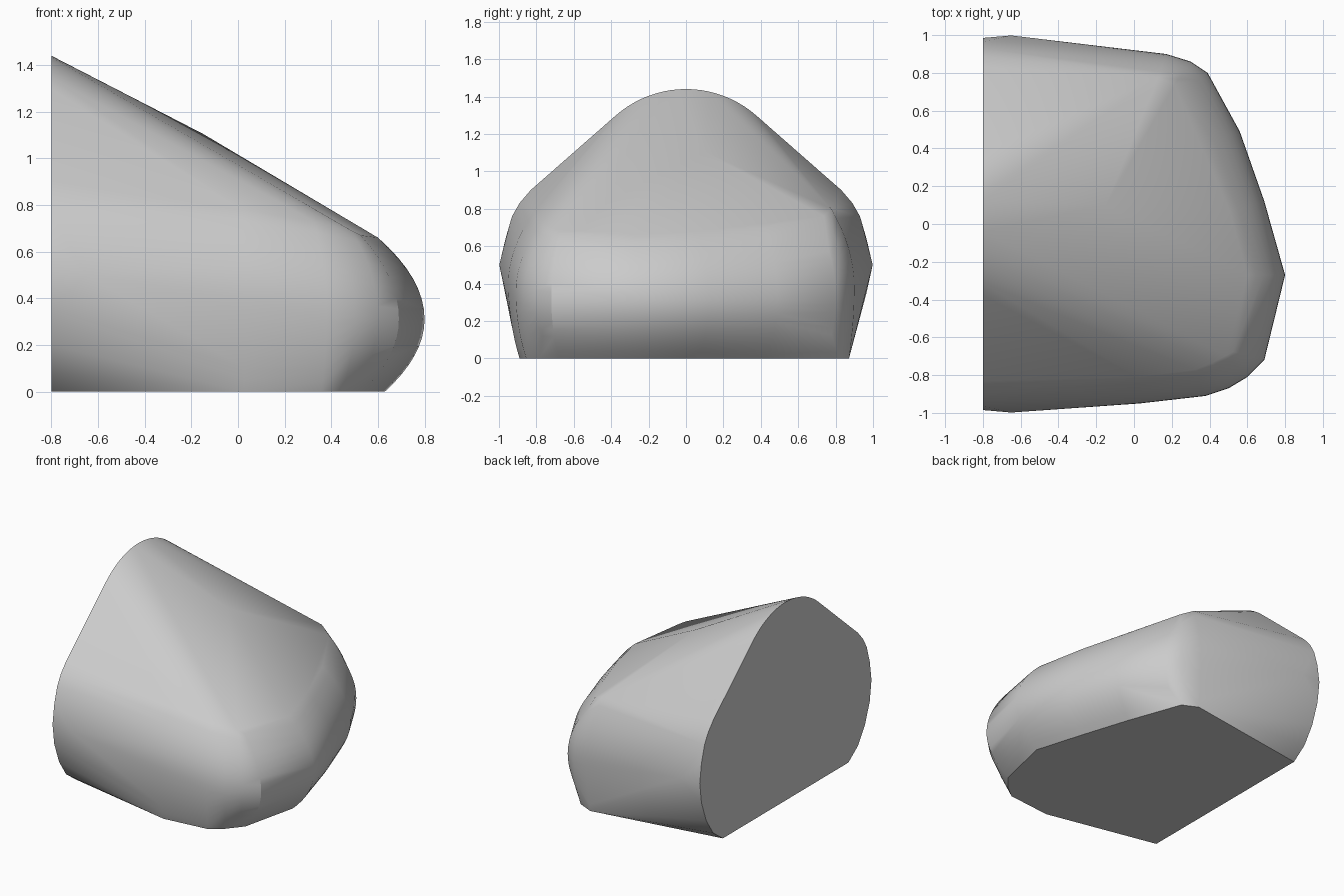
import bpy, bmesh
from math import sin, cos, radians

cube = bpy.data.objects.get("Cube")
if cube:
    bpy.data.objects.remove(cube, do_unlink=True)

grey = bpy.data.materials.new("plain_grey")
grey.use_nodes = True
tone = (0.6, 0.6, 0.6, 1)
grey.diffuse_color = tone
grey.node_tree.nodes["Principled BSDF"].inputs["Base Color"].default_value = tone

bm = bmesh.new()
STEPS = 8


def rim(x, y, facing, crest, top, under, over):
    """Rounded upright rib: widest at crest height, curling in above and below."""
    a = radians(facing)
    for i in range(-STEPS, STEPS + 1):
        t = i / STEPS
        inset = (over if t > 0 else under) * t * t
        z = crest + t * ((top - crest) if t > 0 else crest)
        bm.verts.new((x - cos(a) * inset, y - sin(a) * inset, z))


# Rounded nose and side ribs: x, y, facing, crest, top, under, over
ribs = [
    (0.80, -0.27, 0, 0.31, 0.66, 0.17, 0.20),
    (0.69, -0.72, -15, 0.31, 0.67, 0.16, 0.17),
    (0.60, -0.81, -45, 0.32, 0.69, 0.14, 0.16),
    (0.50, -0.87, -58, 0.33, 0.71, 0.10, 0.16),
    (0.38, -0.91, -68, 0.35, 0.73, 0.06, 0.15),
    (0.03, -0.95, -85, 0.40, 0.78, 0.06, 0.14),
    (0.69, 0.12, 16, 0.31, 0.68, 0.17, 0.19),
    (0.56, 0.49, 22, 0.32, 0.70, 0.16, 0.19),
    (0.39, 0.80, 30, 0.33, 0.72, 0.11, 0.18),
    (0.30, 0.86, 55, 0.35, 0.76, 0.05, 0.15),
    (0.17, 0.90, 72, 0.38, 0.80, 0.03, 0.13),
]
for r in ribs:
    rim(*r)

# Flat back outline: domed top, then mirrored sides
dome = 0.57
for i in range(-10, 11):
    a = radians(i * 4.16)
    bm.verts.new((-0.8, dome * sin(a), 1.44 - dome + dome * cos(a)))
side = [(0.83, 0.90), (0.89, 0.83), (0.93, 0.76), (0.965, 0.64), (0.985, 0.5),
        (0.965, 0.35), (0.91, 0.2), (0.83, 0.08), (0.72, 0)]
for s in (-1, 1):
    for y, z in side:
        bm.verts.new((-0.8, s * y, z))
    # Slight side bulge just ahead of the back
    bm.verts.new((-0.65, s * 0.998, 0.5))

# Shallow break in the sloping roof
bm.verts.new((-0.15, 0.1, 1.105))

# Wrap everything in one convex skin
hull = bmesh.ops.convex_hull(bm, input=bm.verts[:])
loose = [v for v in bm.verts if not v.link_faces]
bmesh.ops.delete(bm, geom=loose, context='VERTS')
bmesh.ops.dissolve_limit(bm, angle_limit=radians(0.5),
                         verts=bm.verts[:], edges=bm.edges[:])
bmesh.ops.recalc_face_normals(bm, faces=bm.faces[:])

mesh = bpy.data.meshes.new("rounded_wedge")
bm.to_mesh(mesh)
bm.free()
mesh.materials.append(grey)
body = bpy.data.objects.new("rounded_wedge", mesh)
bpy.context.collection.objects.link(body)
bpy.context.view_layer.objects.active = body
body.select_set(True)
bpy.ops.object.shade_smooth_by_angle(angle=radians(30))
